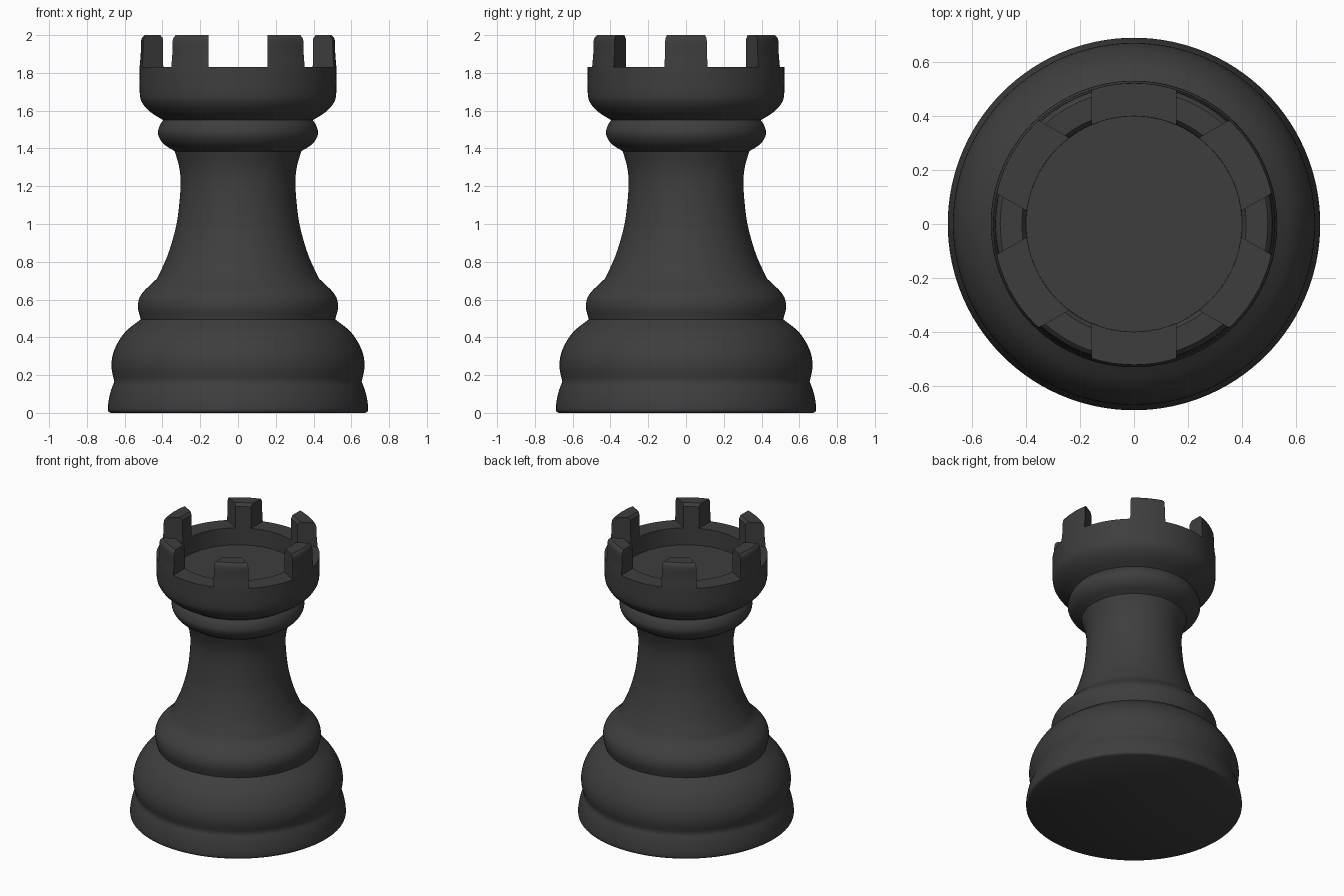
import bpy, bmesh, math
from mathutils import Vector, Matrix

if "Cube" in bpy.data.objects:
    bpy.data.objects.remove(bpy.data.objects["Cube"])

SEG = 120

mat = bpy.data.materials.new("charcoal black")
mat.diffuse_color = (0.048, 0.048, 0.048, 1)
mat.use_nodes = True
mat.node_tree.nodes["Principled BSDF"].inputs["Base Color"].default_value = mat.diffuse_color


def smooth(pts, n=4):
    """Catmull-Rom curve through a run of (radius, height) points."""
    p = [Vector(q) for q in pts]
    p = [2 * p[0] - p[1]] + p + [2 * p[-1] - p[-2]]
    out = []
    for a, b, c, d in zip(p, p[1:], p[2:], p[3:]):
        for i in range(n):
            t = i / n
            out.append(0.5 * (2 * b + (c - a) * t + (2 * a - 5 * b + 4 * c - d) * t * t
                              + (3 * b - a - 3 * c + d) * t ** 3))
    return out + [p[-2]]


# Profile runs, each smooth inside and creased where they meet
runs = [
    [(0, 0), (0.675, 0)],                                                        # underside
    [(0.675, 0), (0.688, 0.012), (0.687, 0.05), (0.675, 0.11), (0.655, 0.165)],  # foot
    [(0.655, 0.165), (0.67, 0.25), (0.654, 0.335), (0.6, 0.425), (0.515, 0.495)],  # big bulge
    [(0.515, 0.495), (0.53, 0.565), (0.51, 0.63), (0.43, 0.71)],                 # small bulge
    [(0.43, 0.71), (0.382, 0.81), (0.348, 0.91), (0.32, 1.03), (0.304, 1.2),
     (0.311, 1.3), (0.335, 1.385)],                                              # neck
    [(0.335, 1.385), (0.395, 1.425), (0.423, 1.475), (0.415, 1.52), (0.396, 1.55)],  # collar
    [(0.396, 1.55), (0.46, 1.59), (0.503, 1.635), (0.52, 1.69), (0.521, 1.83)],  # cup
    [(0.521, 1.83), (0.515, 1.9), (0.512, 1.975), (0.495, 2.0)],                 # crown outside
    [(0.495, 2.0), (0.415, 2.0), (0.4, 1.98)],                                   # crown top
    [(0.4, 1.98), (0.398, 1.71)],                                                # crown inside
    [(0.398, 1.71), (0, 1.71)],                                                  # sunken floor
]
profile = []
for run in runs:
    pts = smooth(run) if len(run) > 3 else [Vector(q) for q in run]
    profile += pts if not profile else pts[1:]

# Rook body turned round the z axis
bm = bmesh.new()
rings = []
for r, z in profile:
    if r < 1e-5:
        rings.append([bm.verts.new((0, 0, z))] * SEG)
    else:
        rings.append([bm.verts.new((r * math.cos(math.tau * i / SEG),
                                    r * math.sin(math.tau * i / SEG), z)) for i in range(SEG)])
for lo, hi in zip(rings, rings[1:]):
    for i in range(SEG):
        j = (i + 1) % SEG
        bm.faces.new(list(dict.fromkeys((lo[i], lo[j], hi[j], hi[i]))))
bmesh.ops.recalc_face_normals(bm, faces=bm.faces)
me = bpy.data.meshes.new("rook_body")
bm.to_mesh(me)
bm.free()
me.materials.append(mat)
body = bpy.data.objects.new("rook_body", me)
bpy.context.collection.objects.link(body)
bpy.context.view_layer.objects.active = body
body.select_set(True)

# Three straight slots cut the crown into six battlements
for k in range(3):
    bm = bmesh.new()
    bmesh.ops.create_cube(bm, size=1, matrix=Matrix.Rotation(math.radians(30 + 60 * k), 4, 'Z')
                          @ Matrix.Translation((0, 0, 1.98))
                          @ Matrix.Diagonal((1.6, 0.31, 0.3, 1)))
    cm = bpy.data.meshes.new("slot_cutter")
    bm.to_mesh(cm)
    bm.free()
    cm.materials.append(mat)
    cutter = bpy.data.objects.new("slot_cutter", cm)
    bpy.context.collection.objects.link(cutter)
    cutter.hide_render = True
    mod = body.modifiers.new("slot", 'BOOLEAN')
    mod.operation = 'DIFFERENCE'
    mod.solver = 'EXACT'
    mod.object = cutter
    bpy.ops.object.modifier_apply(modifier=mod.name)
    bpy.data.objects.remove(cutter)

bpy.ops.object.shade_smooth_by_angle(angle=math.radians(35))
